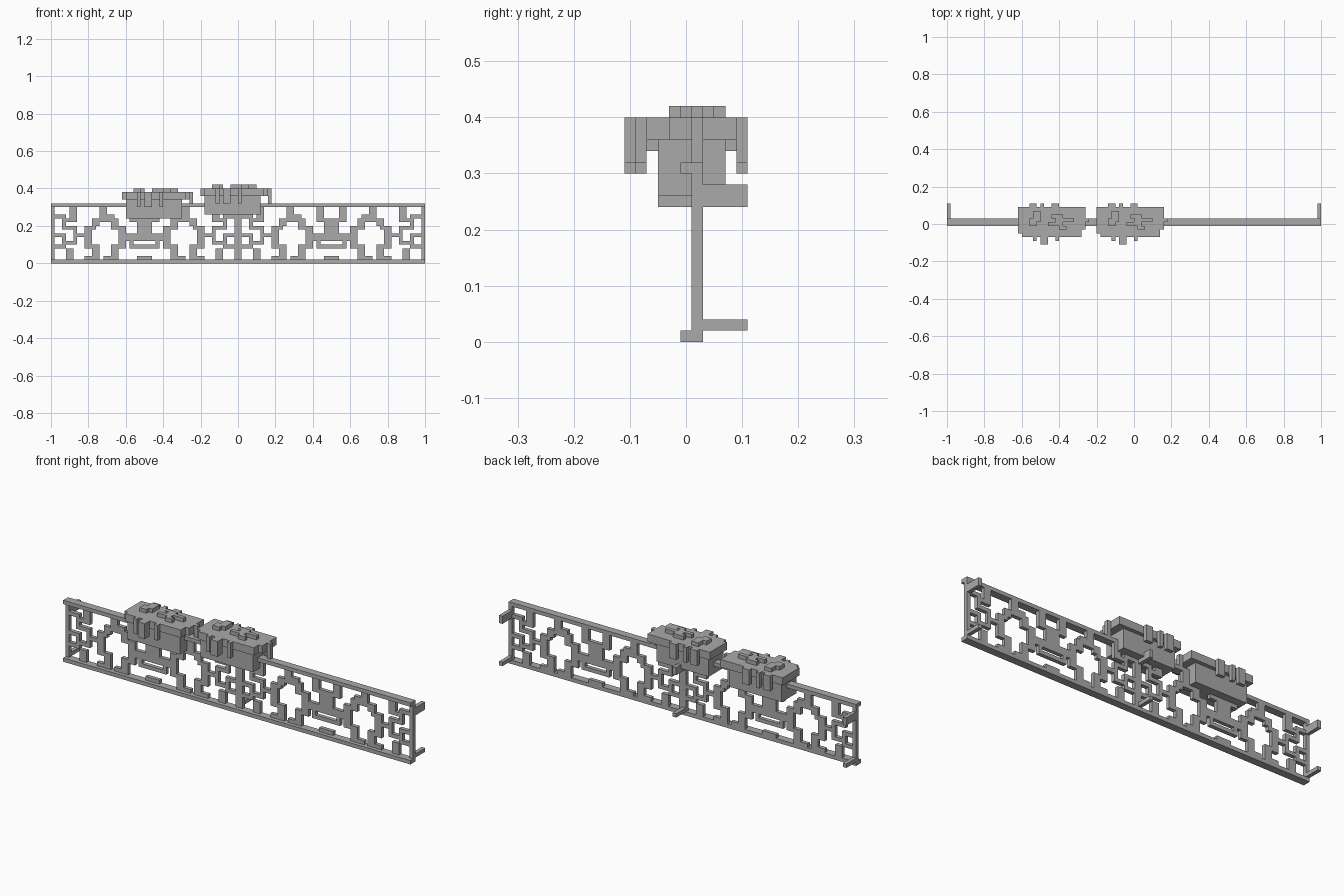
import bpy, bmesh
from mathutils import Vector

U = 0.02                                   # block size
ORIGIN = Vector((-1.0, 0.01, 0.0))

cube = bpy.data.objects.get("Cube")
if cube:
    bpy.data.objects.remove(cube, do_unlink=True)

grey = bpy.data.materials.new("plain_grey")
grey.use_nodes = True
COLOUR = (0.4, 0.4, 0.4, 1)
grey.diffuse_color = COLOUR
grey.node_tree.nodes["Principled BSDF"].inputs["Base Color"].default_value = COLOUR


def block(x, y, z):
    """Cells of a solid block, given as half-open index ranges."""
    return {(i, j, k) for i in range(*x) for j in range(*y) for k in range(*z)}


def build(name, cells):
    """Skin a set of cells with only the outside faces."""
    bm = bmesh.new()
    for c in cells:
        for axis in range(3):
            for side in (0, 1):
                n = list(c)
                n[axis] += 2 * side - 1
                if tuple(n) in cells:
                    continue
                a, b = (axis + 1) % 3, (axis + 2) % 3
                corners = []
                for da, db in ((0, 0), (1, 0), (1, 1), (0, 1)):
                    p = list(c)
                    p[axis] += side
                    p[a] += da
                    p[b] += db
                    corners.append(bm.verts.new(Vector(p) * U + ORIGIN))
                bm.faces.new(corners if side else corners[::-1])
    bmesh.ops.remove_doubles(bm, verts=bm.verts, dist=0.001)
    mesh = bpy.data.meshes.new(name)
    bm.to_mesh(mesh)
    bm.free()
    mesh.materials.append(grey)
    ob = bpy.data.objects.new(name, mesh)
    bpy.context.collection.objects.link(ob)


# Rails
build("bottom_rail", block((0, 100), (-1, 1), (0, 1)))
build("top_rail", block((0, 100), (-1, 1), (15, 16)))

# Wall brackets at both ends and the middle
for name, i in (("right", 0), ("middle", 49), ("left", 99)):
    build(name + "_lower_bracket", block((i, i + 1), (1, 5), (1, 2)))
    build(name + "_upper_bracket", block((i, i + 1), (1, 5), (12, 14)))


def lattice(name, bars):
    """Mirror the bars about each motif centre to fill the whole panel."""
    cells = set()
    for start, end, low, high in bars:
        for centre in (25, 75):
            for span in ((centre + start, centre + end),
                         (centre - end, centre - start)):
                cells |= block(span, (0, 1), (low, high))
    build(name, cells)


# Lattice bars: start and end across from the motif centre, bottom and top
lattice("lattice_cups", [
    (2, 4, 11, 15), (0, 2, 6, 12), (0, 7, 6, 8),            # cup and stem
    (3, 4, 4, 6), (0, 4, 4, 5), (0, 2, 1, 2),               # foot
])
lattice("lattice_rings", [
    (10, 12, 11, 15), (8, 12, 11, 13), (7, 9, 9, 12),       # upper left
    (5, 7, 6, 10), (5, 7, 5, 6), (5, 9, 4, 5),              # left side
    (7, 9, 1, 5), (7, 11, 1, 2),                            # left foot
    (12, 14, 10, 12), (13, 16, 9, 10), (14, 16, 5, 10),     # right side
    (12, 16, 4, 5), (12, 14, 1, 5), (12, 16, 1, 2),         # right foot
])
lattice("lattice_ends", [
    (24, 25, 1, 15), (18, 20, 11, 15), (18, 22, 11, 12),    # post and hook
    (21, 25, 12, 13), (21, 22, 9, 12), (18, 22, 9, 10),     # upper arm
    (18, 19, 5, 10), (16, 18, 7, 8), (21, 25, 7, 8),        # side arms
    (21, 22, 4, 8), (18, 22, 5, 6), (21, 25, 4, 5),         # lower arm
    (19, 21, 1, 4),                                         # foot
])

# Foliage pieces in plan: across range, then depth range
LEAF_SLABS = [
    ((0, 17), (-3, 4)), ((1, 17), (-4, 4)),
    ((17, 18), (-2, 3)), ((0, 18), (3, 4)),
]
LEAF_TUFTS = [
    ((4, 6), (0, 3)), ((3, 5), (-1, 1)), ((9, 12), (1, 2)),
    ((10, 15), (0, 1)), ((8, 12), (-1, 0)), ((11, 13), (-2, -1)),
]
HANGING_LEAVES = [
    ((3, 5), (4, 5)), ((6, 7), (4, 5)), ((9, 11), (4, 5)),
    ((4, 5), (-5, -4)), ((6, 8), (-6, -4)), ((10, 11), (-5, -4)),
    ((18, 19), (0, 1)),
]


def planter(name, x, z):
    """A trough with a leafy top, its lower right corner at x and z."""
    build(name + "_box", block((x + 1, x + 16), (-3, 3), (z, z + 5)))
    cells = set()
    for pieces, low, high in ((LEAF_SLABS, 5, 7), (LEAF_TUFTS, 7, 8),
                              (HANGING_LEAVES, 3, 7)):
        for (start, end), depth in pieces:
            cells |= block((x + start, x + end), depth, (z + low, z + high))
    build(name + "_foliage", cells)


planter("right_planter", 19, 12)
planter("middle_planter", 40, 13)
